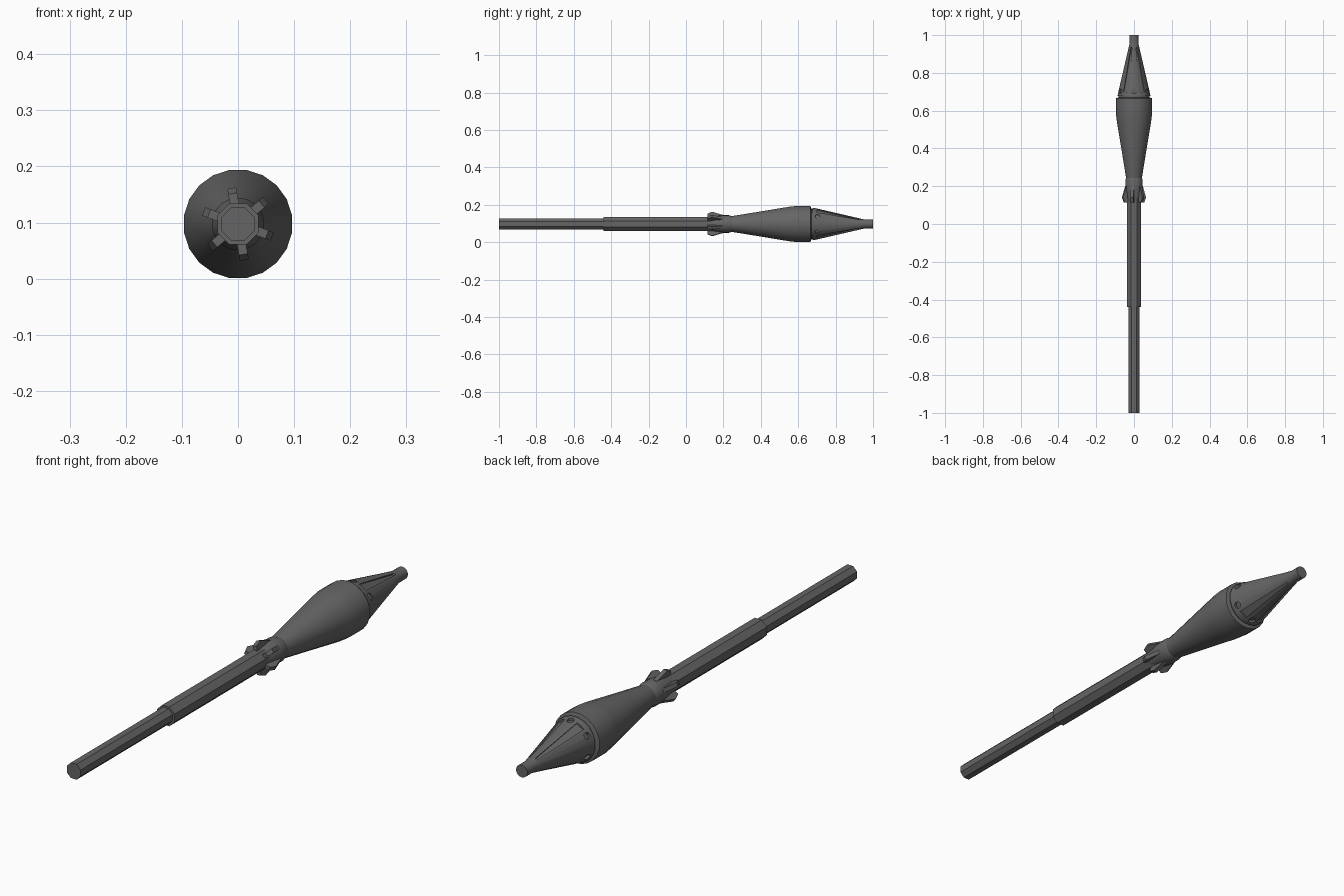
import bpy, bmesh, math
from mathutils import Matrix, Vector

AXIS_Z = 0.0975

cube = bpy.data.objects.get("Cube")
if cube:
    bpy.data.objects.remove(cube, do_unlink=True)

metal = bpy.data.materials.new("dark_grey_metal")
metal.use_nodes = True
metal.diffuse_color = (0.13, 0.13, 0.13, 1)
metal.node_tree.nodes["Principled BSDF"].inputs["Base Color"].default_value = (0.13, 0.13, 0.13, 1)


def finish(name, bm, smooth=None):
    bmesh.ops.recalc_face_normals(bm, faces=bm.faces[:])
    mesh = bpy.data.meshes.new(name)
    bm.to_mesh(mesh)
    bm.free()
    mesh.materials.append(metal)
    ob = bpy.data.objects.new(name, mesh)
    bpy.context.collection.objects.link(ob)
    if smooth:
        shade(ob, smooth)
    return ob


def shade(ob, degrees):
    bpy.ops.object.select_all(action='DESELECT')
    ob.select_set(True)
    bpy.context.view_layer.objects.active = ob
    bpy.ops.object.shade_smooth_by_angle(angle=math.radians(degrees))


def lathe(name, profile, sides, turn=0.0, smooth=None):
    """Capped solid of revolution about the long axis; profile holds (y, radius)."""
    bm = bmesh.new()
    rings = []
    for y, r in profile:
        angles = [math.tau * (i + turn) / sides for i in range(sides)]
        rings.append([bm.verts.new((r * math.cos(a), y, AXIS_Z + r * math.sin(a))) for a in angles])
    for a, b in zip(rings, rings[1:]):
        for i in range(sides):
            j = (i + 1) % sides
            bm.faces.new((a[i], a[j], b[j], b[i]))
    bm.faces.new(rings[0])
    bm.faces.new(rings[-1])
    return finish(name, bm, smooth)


def radial(degrees):
    """Places local x along the radius, y along the long axis."""
    return Matrix.Translation((0, 0, AXIS_Z)) @ Matrix.Rotation(-math.radians(degrees), 4, 'Y')


def add_prism(bm, outline, widths, degrees):
    """Extrudes an outline of (radius, y) sideways, with a half width per point."""
    place = radial(degrees)
    sides = [[bm.verts.new(place @ Vector((r, y, s * w))) for (r, y), w in zip(outline, widths)]
             for s in (-1, 1)]
    n = len(outline)
    bm.faces.new(sides[0])
    bm.faces.new(sides[1][::-1])
    for i in range(n):
        j = (i + 1) % n
        bm.faces.new((sides[0][i], sides[0][j], sides[1][j], sides[1][i]))


# Faceted shaft in two thicknesses
lathe("rear_tube", [(-1, 0.032), (-0.42, 0.032)], 8, 0.5)
lathe("main_tube", [(-0.44, 0.04), (0.15, 0.04)], 8, 0.5)

# Collar between shaft and warhead
lathe("collar", [(0.12, 0.037), (0.15, 0.041), (0.19, 0.047), (0.23, 0.047), (0.245, 0.042)], 18, 0.5, 35)

# Six small fins around the collar
bm = bmesh.new()
for k in range(6):
    add_prism(bm, [(0.03, 0.115), (0.055, 0.115), (0.065, 0.14), (0.047, 0.2), (0.03, 0.2)],
              [0.008] * 5, 40 + 60 * k)
finish("collar_fins", bm)

# Swelling body with a shoulder rim
lathe("body", [(0.235, 0.041), (0.40, 0.068), (0.55, 0.093), (0.59, 0.0975), (0.665, 0.0975),
               (0.67, 0.085)], 20, 0.5, 35)
lathe("shoulder_gap", [(0.66, 0.082), (0.685, 0.082)], 20, 0.5, 35)

# Nose cone with a short blunt tip
nose = lathe("nose_cone", [(0.677, 0.088), (0.69, 0.086), (0.955, 0.024), (1, 0.024)], 20, 0.5)

# Cutters: shallow tapered channels and round holes between them
cut = bmesh.new()
for angle in (60, 120, 240, 300):
    add_prism(cut, [(0.076, 0.70), (0.11, 0.70), (0.05, 0.95), (0.022, 0.93)],
              [0.017, 0.017, 0.004, 0.004], angle)
for k in range(6):
    place = radial(30 + 60 * k) @ Matrix.Translation((0.09, 0.703, 0)) @ Matrix.Rotation(math.pi / 2, 4, 'Y')
    bmesh.ops.create_cone(cut, cap_ends=True, segments=12, radius1=0.013, radius2=0.013,
                          depth=0.03, matrix=place)
cutter = finish("nose_cutter", cut)
cutter.hide_render = True
mod = nose.modifiers.new("channels", 'BOOLEAN')
mod.operation = 'DIFFERENCE'
mod.solver = 'EXACT'
mod.object = cutter
bpy.context.view_layer.objects.active = nose
bpy.ops.object.modifier_apply(modifier=mod.name)
bpy.data.objects.remove(cutter, do_unlink=True)
shade(nose, 22)
